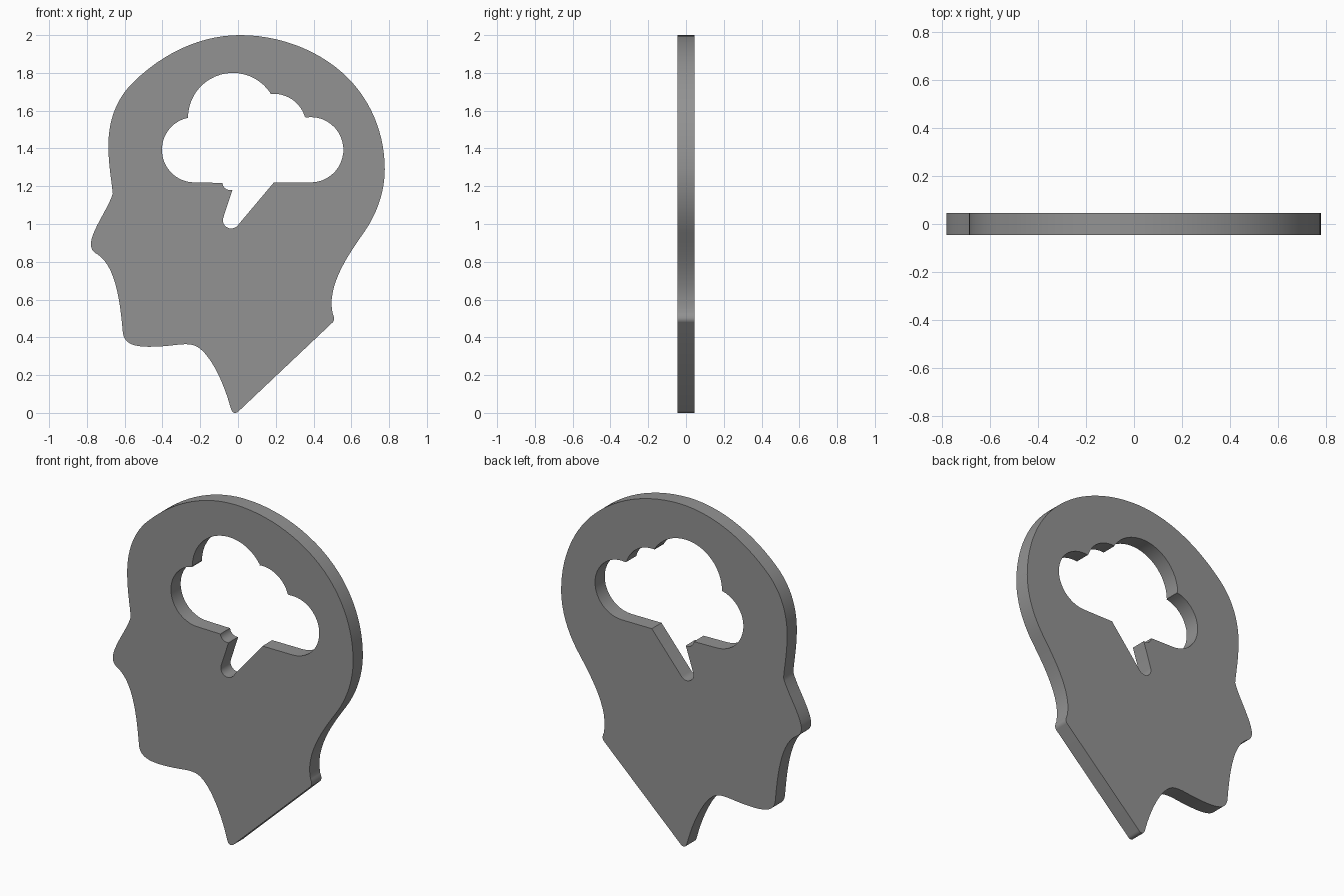
import bpy, bmesh
from math import radians, cos, sin
from mathutils import Vector
from mathutils.geometry import interpolate_bezier

if "Cube" in bpy.data.objects:
    bpy.data.objects.remove(bpy.data.objects["Cube"])

HALF = 0.045


def arc(cx, cz, r, a0, a1, n=20):
    step = radians(a1 - a0) / n
    return [(cx + r * cos(radians(a0) + i * step),
             cz + r * sin(radians(a0) + i * step)) for i in range(n + 1)]


def bezier_path(start, segments, n=14):
    # each segment: (handle, handle, end); a single point is a straight line
    pts = [start]
    for seg in segments:
        if len(seg) == 1:
            pts.append(seg[0])
        else:
            p = [Vector((*q, 0)) for q in (pts[-1], *seg)]
            pts += [(v.x, v.y) for v in interpolate_bezier(*p, n)[1:]]
    return pts[:-1]


# head silhouette, clockwise from the neck tip
outline = bezier_path((-0.017, 0.0), [
    ((-0.030, 0.001), (-0.035, 0.013), (-0.040, 0.03)),   # neck tip
    ((-0.075, 0.16), (-0.15, 0.325), (-0.23, 0.357)),     # throat
    ((-0.29, 0.375), (-0.34, 0.35), (-0.47, 0.35)),       # jaw
    ((-0.56, 0.35), (-0.605, 0.37), (-0.61, 0.43)),       # chin
    ((-0.625, 0.60), (-0.65, 0.78), (-0.745, 0.84)),      # lips
    ((-0.775, 0.855), (-0.785, 0.88), (-0.775, 0.92)),    # nose tip
    ((-0.755, 0.995), (-0.69, 1.08), (-0.663, 1.16)),     # nose bridge
    ((-0.67, 1.235), (-0.685, 1.31), (-0.686, 1.40)),     # brow
    ((-0.69, 1.55), (-0.64, 1.67), (-0.55, 1.755)),       # forehead
    ((-0.39, 1.91), (-0.19, 2.0), (0.01, 2.0)),           # crown
    ((0.22, 2.0), (0.44, 1.92), (0.59, 1.765)),
    ((0.71, 1.64), (0.777, 1.47), (0.777, 1.29)),         # back of head
    ((0.777, 1.17), (0.735, 1.055), (0.67, 0.96)),
    ((0.59, 0.845), (0.47, 0.68), (0.50, 0.53)),          # nape
    ((0.51, 0.505), (0.512, 0.495), (0.502, 0.48)),
    ((0.01, 0.015),),                                     # slanted neck base
    ((0.002, 0.006), (-0.005, 0.0), (-0.017, 0.0)),
])

# cloud with lightning bolt cut-out
cloud = (arc(-0.23, 1.393, 0.173, 270, 101)
         + arc(-0.027, 1.562, 0.238, 179, 33)
         + arc(0.19, 1.518, 0.171, 96, 17)
         + arc(0.385, 1.393, 0.173, 99, -90)
         + [(0.19, 1.22)]
         + arc(-0.036, 1.02, 0.044, -40, -198, 10)
         + [(-0.03, 1.18)]
         + arc(-0.04, 1.222, 0.043, 270, 186, 8))

# extrude the filled profile into a plate
curve = bpy.data.curves.new("head_plate", 'CURVE')
curve.dimensions = '2D'
curve.fill_mode = 'BOTH'
curve.extrude = HALF
for pts in (outline, cloud):
    sp = curve.splines.new('POLY')
    sp.points.add(len(pts) - 1)
    for p, (x, z) in zip(sp.points, pts):
        p.co = (x, z, 0, 1)
    sp.use_cyclic_u = True
head = bpy.data.objects.new("head_plate", curve)
bpy.context.collection.objects.link(head)
head.rotation_euler.x = radians(90)
bpy.context.view_layer.objects.active = head
head.select_set(True)
bpy.ops.object.convert(target='MESH')
head = bpy.context.object
bpy.ops.object.transform_apply(location=False, rotation=True, scale=False)

# weld caps to walls and keep the rims sharp
bm = bmesh.new()
bm.from_mesh(head.data)
bmesh.ops.remove_doubles(bm, verts=bm.verts, dist=0.0002)
bmesh.ops.recalc_face_normals(bm, faces=bm.faces)
bm.to_mesh(head.data)
bm.free()
bpy.ops.object.shade_smooth_by_angle(angle=radians(30))

# dark grey finish
mat = bpy.data.materials.new("dark_grey")
mat.diffuse_color = (0.29, 0.29, 0.29, 1)
mat.use_nodes = True
mat.node_tree.nodes["Principled BSDF"].inputs["Base Color"].default_value = mat.diffuse_color
head.data.materials.clear()
head.data.materials.append(mat)
